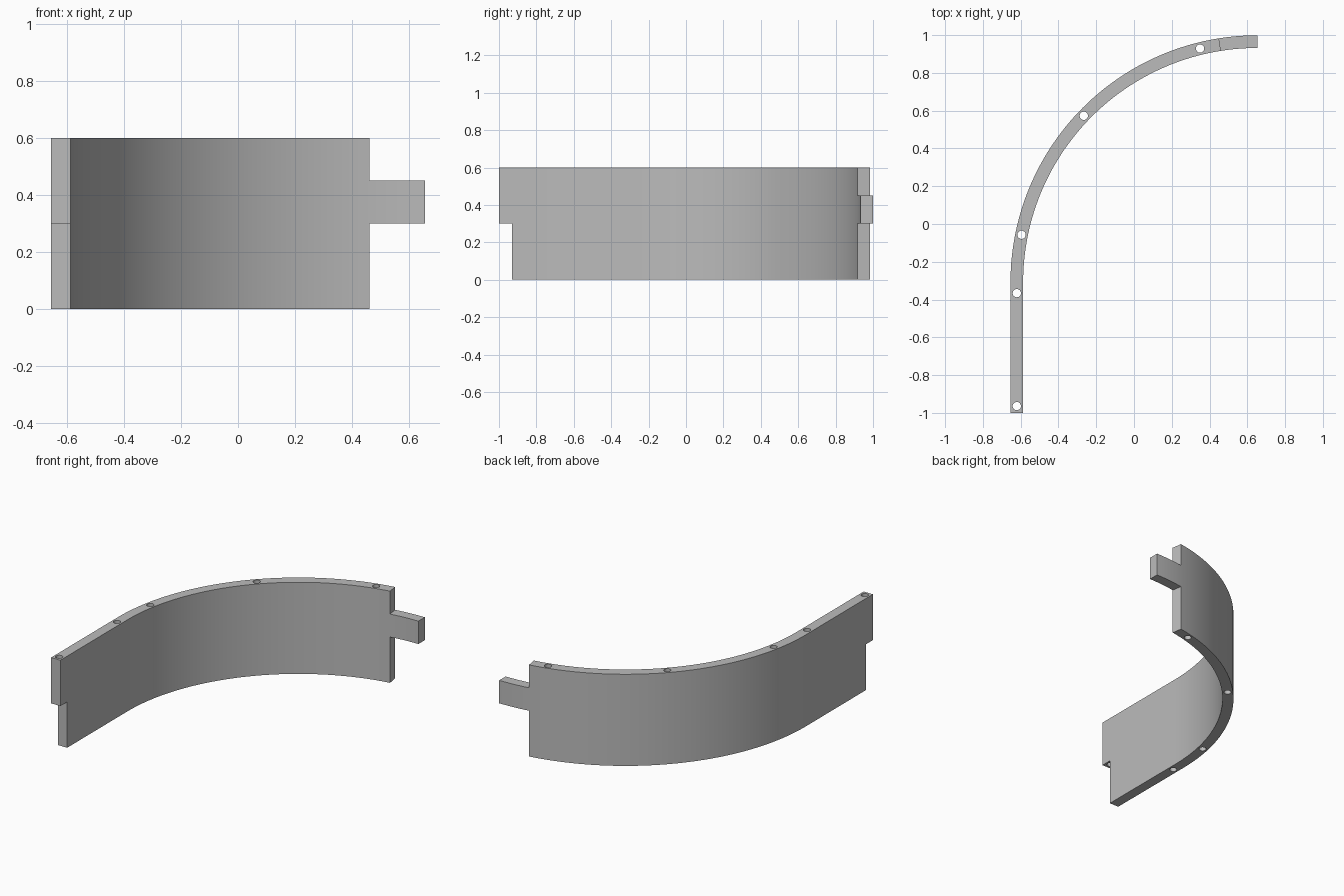
import bpy
import bmesh
from math import sin, cos, radians
from collections import Counter

cube = bpy.data.objects.get("Cube")
if cube:
    bpy.data.objects.remove(cube, do_unlink=True)

CX, CY = 0.654, -0.309         # centre of the quarter bend
R_OUT, R_IN = 1.308, 1.241     # outer and inner wall radius
R_MID = (R_OUT + R_IN) / 2
LEVELS = [0, 0.3, 0.45, 0.6]   # heights where the end joints step
STEPS = 60                     # segments in the bend
TONGUE = 54                    # segment where the tongue begins

grey = bpy.data.materials.new("plain grey")
grey.use_nodes = True
colour = (0.5, 0.5, 0.5, 1)
grey.diffuse_color = colour
grey.node_tree.nodes["Principled BSDF"].inputs["Base Color"].default_value = colour


def bend_point(radius, degrees):
    a = radians(degrees)
    return CX - radius * cos(a), CY + radius * sin(a)


def make_object(name, bm):
    bmesh.ops.recalc_face_normals(bm, faces=bm.faces)
    mesh = bpy.data.meshes.new(name)
    bm.to_mesh(mesh)
    bm.free()
    mesh.materials.append(grey)
    obj = bpy.data.objects.new(name, mesh)
    bpy.context.collection.objects.link(obj)
    return obj


# Wall stations: a straight run with a notched end, then the bend
stations = [[(CX - r, y) for r in (R_OUT, R_IN)] for y in (-1, -0.93)]
stations += [[bend_point(r, 90 * i / STEPS) for r in (R_OUT, R_IN)]
             for i in range(STEPS + 1)]


def is_solid(i, k):
    if i == 0:                 # notch below the straight end
        return k > 0
    if i >= TONGUE + 2:        # tongue at the curved end
        return k == 1
    return True


# Join filled cells, keeping only the faces on the outside
bm = bmesh.new()
grid = [[[bm.verts.new((x, y, z)) for z in LEVELS] for x, y in pair]
        for pair in stations]
quads = []
for i in range(len(stations) - 1):
    for k in range(len(LEVELS) - 1):
        if is_solid(i, k):
            a, b, c, d = [[grid[p][s][k + u] for u in (0, 1)]
                          for p, s in ((i, 0), (i + 1, 0), (i + 1, 1), (i, 1))]
            quads += [(p[0], q[0], q[1], p[1])
                      for p, q in ((a, b), (b, c), (c, d), (d, a))]
            quads += [tuple(p[u] for p in (a, b, c, d)) for u in (0, 1)]
count = Counter(frozenset(q) for q in quads)
for q in quads:
    if count[frozenset(q)] == 1:
        bm.faces.new(q)
bmesh.ops.delete(bm, geom=[v for v in bm.verts if not v.link_faces], context='VERTS')
wall = make_object("curved_wall", bm)

# Vertical pin holes along the middle of the wall
holes = [(CX - R_MID, -0.964), (CX - R_MID, -0.366)]
holes += [bend_point(R_MID, t) for t in (11.4, 43.8, 76.2)]
bm = bmesh.new()
for x, y in holes:
    new = bmesh.ops.create_cone(bm, cap_ends=True, segments=24, radius1=0.022,
                                radius2=0.022, depth=1)
    bmesh.ops.translate(bm, verts=new["verts"], vec=(x, y, 0.3))
cutter = make_object("pin_hole_cutter", bm)
cutter.hide_render = True

cut = wall.modifiers.new("pin holes", 'BOOLEAN')
cut.operation = 'DIFFERENCE'
cut.solver = 'EXACT'
cut.object = cutter
bpy.ops.object.select_all(action='DESELECT')
wall.select_set(True)
bpy.context.view_layer.objects.active = wall
bpy.ops.object.modifier_apply(modifier=cut.name)
bpy.data.objects.remove(cutter, do_unlink=True)
bpy.ops.object.shade_smooth_by_angle(angle=radians(30))
